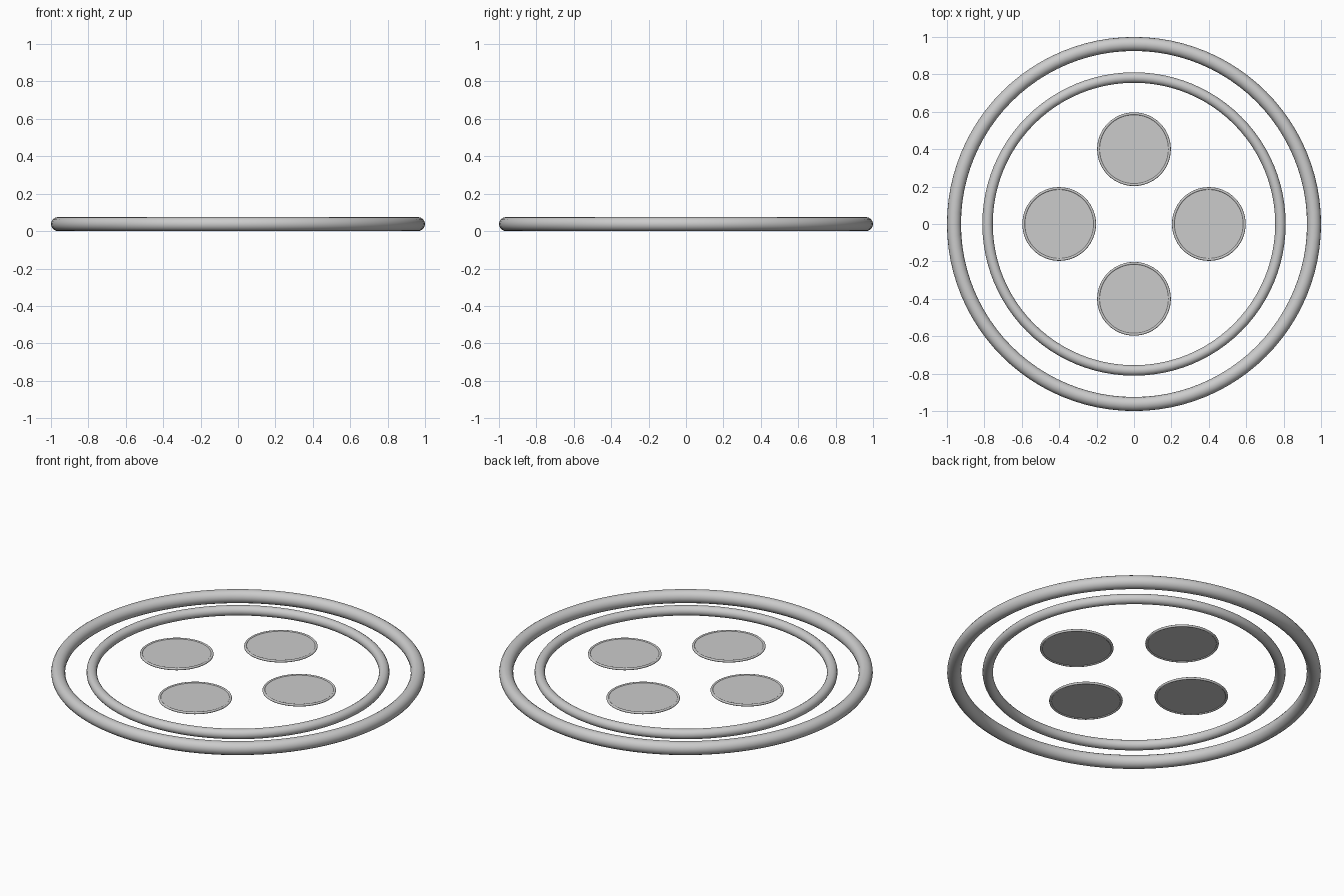
import bpy, math

if "Cube" in bpy.data.objects:
    bpy.data.objects.remove(bpy.data.objects["Cube"])

MID = 0.0375  # common middle height


def lathe(name, profile, closed, loc=(0, 0), seg=96):
    """Spin a (radius, z) profile round the z axis."""
    n = len(profile)
    verts = [(r * math.cos(2 * math.pi * i / seg), r * math.sin(2 * math.pi * i / seg), z)
             for i in range(seg) for r, z in profile]
    faces = []
    for i in range(seg):
        j = (i + 1) % seg
        for k in range(n if closed else n - 1):
            m = (k + 1) % n
            faces.append((i * n + k, j * n + k, j * n + m, i * n + m))
    if not closed:  # flat caps
        faces.append([i * n for i in reversed(range(seg))])
        faces.append([i * n + n - 1 for i in range(seg)])
    mesh = bpy.data.meshes.new(name)
    mesh.from_pydata(verts, [], faces)
    ob = bpy.data.objects.new(name, mesh)
    bpy.context.collection.objects.link(ob)
    ob.location = (loc[0], loc[1], MID)
    bpy.context.view_layer.objects.active = ob
    for o in bpy.context.selected_objects:
        o.select_set(False)
    ob.select_set(True)
    bpy.ops.object.shade_smooth_by_angle(angle=math.radians(40))
    return ob


def round_section(major, minor, n=16):
    return [(major + minor * math.cos(2 * math.pi * k / n),
             minor * math.sin(2 * math.pi * k / n)) for k in range(n)]


# Two concentric round rings
lathe("outer_ring", round_section(0.9625, 0.0375), True)
lathe("inner_ring", round_section(0.783, 0.028), True)

# Four thin discs, each with a fine round rim
for i in range(4):
    a = i * math.pi / 2
    pos = (0.4 * math.cos(a), 0.4 * math.sin(a))
    lathe(f"hole_rim_{i + 1}", round_section(0.19, 0.007, 12), True, pos, 64)
    lathe(f"hole_disc_{i + 1}", [(0.188, -0.003), (0.188, 0.003)], False, pos, 64)
